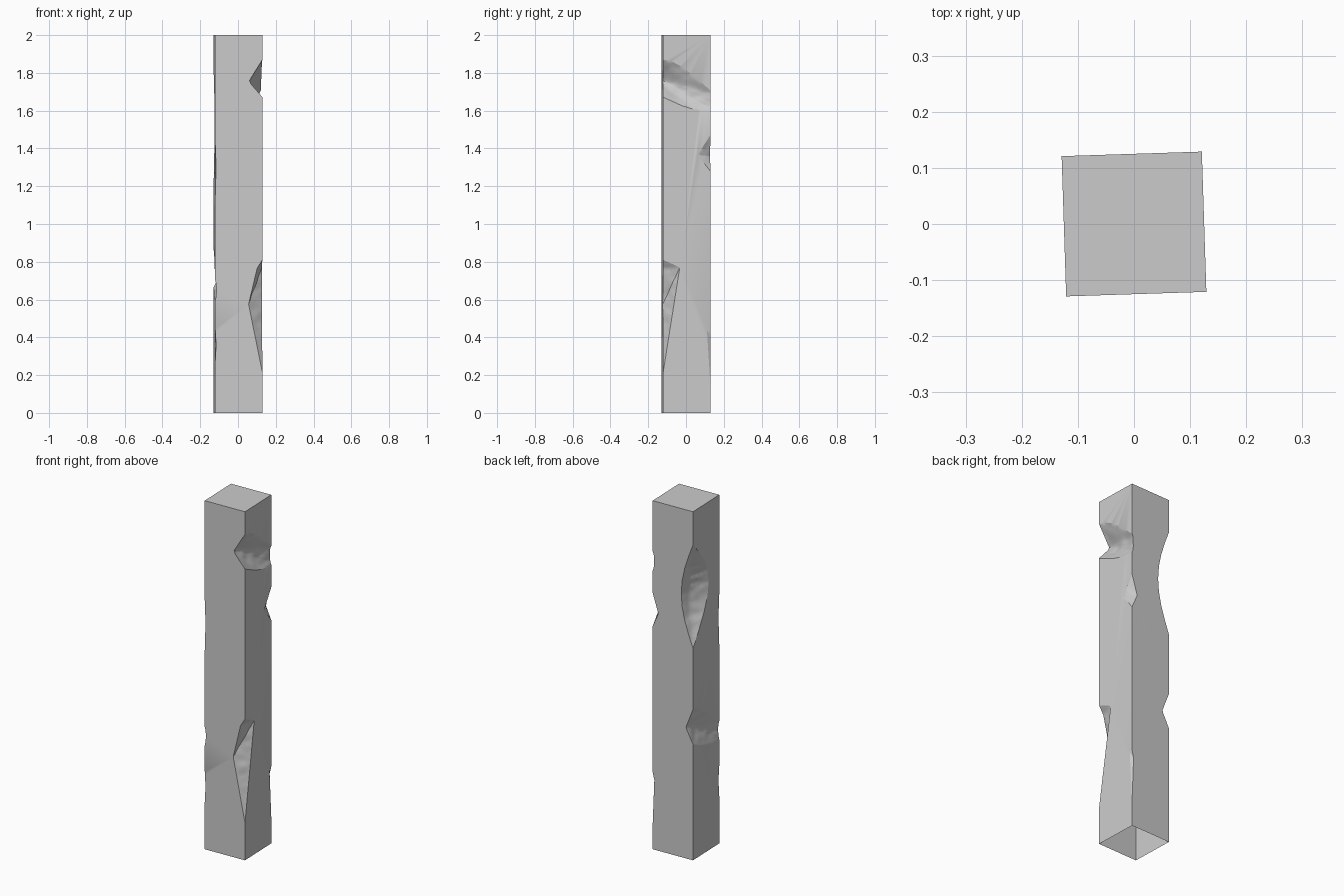
import bpy, bmesh, math
from mathutils import Vector, Matrix, noise

if "Cube" in bpy.data.objects:
    bpy.data.objects.remove(bpy.data.objects["Cube"])

H = 0.125                      # half width of the post
TWIST = math.radians(1.85)     # slight turn about z

# Chip points are (a, b, z): a and b are distances from a corner edge
# along its two faces.


def notch(low, high, a, za, b, zb):
    """Wedge with one tip on each face."""
    return [(0, 0, low), (0, 0, high), (a, 0, za), (0, b, zb)]


def gouge(z, depth):
    """Arched trough across a whole face, fading towards the far edge."""
    pts = []
    for i in range(6):
        t = i / 5
        top = z + .27 - .18 * t ** 1.7
        low = z + .08 * (1 - t) ** 2.2
        mid = low + (top - low) * .42
        pts += [(2 * H * t, 0, top), (2 * H * t, 0, low),
                (2 * H * t, depth * (1 - t) + .006 * t, mid)]
    return pts


def scoop(low, high, a, b):
    """Long lens-shaped scoop along an edge."""
    pts = [(0, 0, low), (0, 0, high)]
    for i in range(1, 8):
        t = i / 8
        s = math.sin(math.pi * t)
        z = low + (high - low) * t
        pts += [(a * s, 0, z + .03 * s), (0, b * s, z), (a * s * .36, b * s * .78, z)]
    return pts


# Corners: 0 front right, 1 back right, 2 back left, 3 front left
chips = [
    (0, gouge(1.6, .068)),
    (0, notch(.215, .81, .088, .77, .073, .575) + [(0, .028, .765)]),
    (1, notch(1.28, 1.47, .035, 1.36, .068, 1.365)),
    (1, notch(.15, .44, .01, .4, .018, .438)),
    (2, scoop(1.216, 1.81, .15, .073)),
    (2, gouge(.595, .043)),
    (3, notch(.27, .447, .005, .36, .067, .36)),
    (3, notch(1.14, 1.43, .005, 1.3, .022, 1.41)),
]


def make_object(name, bm):
    mesh = bpy.data.meshes.new(name)
    bm.to_mesh(mesh)
    bm.free()
    ob = bpy.data.objects.new(name, mesh)
    bpy.context.collection.objects.link(ob)
    return ob


def chip_cutter(index, corner, points):
    """Convex cutter with a rippled inner surface."""
    bm = bmesh.new()
    out = 0.02
    for a, b, z in points:
        for da in {0, -out if a == 0 else 0, out if a > 2 * H - .001 else 0}:
            for db in {0, -out if b == 0 else 0}:
                bm.verts.new((a + da, b + db, z))
    hull = bmesh.ops.convex_hull(bm, input=bm.verts[:])
    junk = {g for g in hull["geom_interior"] + hull["geom_unused"]
            if isinstance(g, bmesh.types.BMVert)}
    bmesh.ops.delete(bm, geom=list(junk), context='VERTS')
    for _ in range(5):
        long_edges = [e for e in bm.edges if e.calc_length() > .025]
        if not long_edges:
            break
        bmesh.ops.subdivide_edges(bm, edges=long_edges, cuts=1)
        bmesh.ops.triangulate(bm, faces=bm.faces[:])
    bm.normal_update()
    for v in bm.verts:
        a, b, z = v.co
        if a > .004 and b > .004:
            n = noise.noise(Vector((a * 14, b * 14, z * 28 + index * 7)))
            v.co += v.normal * n * min(.006, a * .3, b * .3)
    for v in bm.verts:
        v.co = Vector((H - v.co.y, -H + v.co.x, v.co.z))
    bm.transform(Matrix.Rotation(corner * math.pi / 2, 4, 'Z'))
    bmesh.ops.recalc_face_normals(bm, faces=bm.faces[:])
    return make_object(f"chip_cutter_{index}", bm)


# Square post
bm = bmesh.new()
bmesh.ops.create_cube(bm, size=1, matrix=Matrix.Translation((0, 0, 1)) @
                      Matrix.Diagonal((2 * H, 2 * H, 2, 1)))
post = make_object("wooden_post", bm)

# Cut the chips
cutters = []
for i, (corner, pts) in enumerate(chips):
    cutter = chip_cutter(i, corner, pts)
    cutter.hide_render = True
    cutters.append(cutter)
    mod = post.modifiers.new(f"chip_{i}", 'BOOLEAN')
    mod.operation = 'DIFFERENCE'
    mod.solver = 'EXACT'
    mod.object = cutter

bpy.context.view_layer.update()
deps = bpy.context.evaluated_depsgraph_get()
result = bpy.data.meshes.new_from_object(post.evaluated_get(deps))
post.modifiers.clear()
post.data = result
for c in cutters:
    bpy.data.objects.remove(c)

# Open underside and final turn
bm = bmesh.new()
bm.from_mesh(post.data)
bottom = [f for f in bm.faces if all(abs(v.co.z) < 1e-4 for v in f.verts)]
bmesh.ops.delete(bm, geom=bottom, context='FACES')
bm.transform(Matrix.Rotation(TWIST, 4, 'Z'))
bm.to_mesh(post.data)
bm.free()

bpy.context.view_layer.objects.active = post
post.select_set(True)
bpy.ops.object.shade_smooth_by_angle(angle=math.radians(28))
